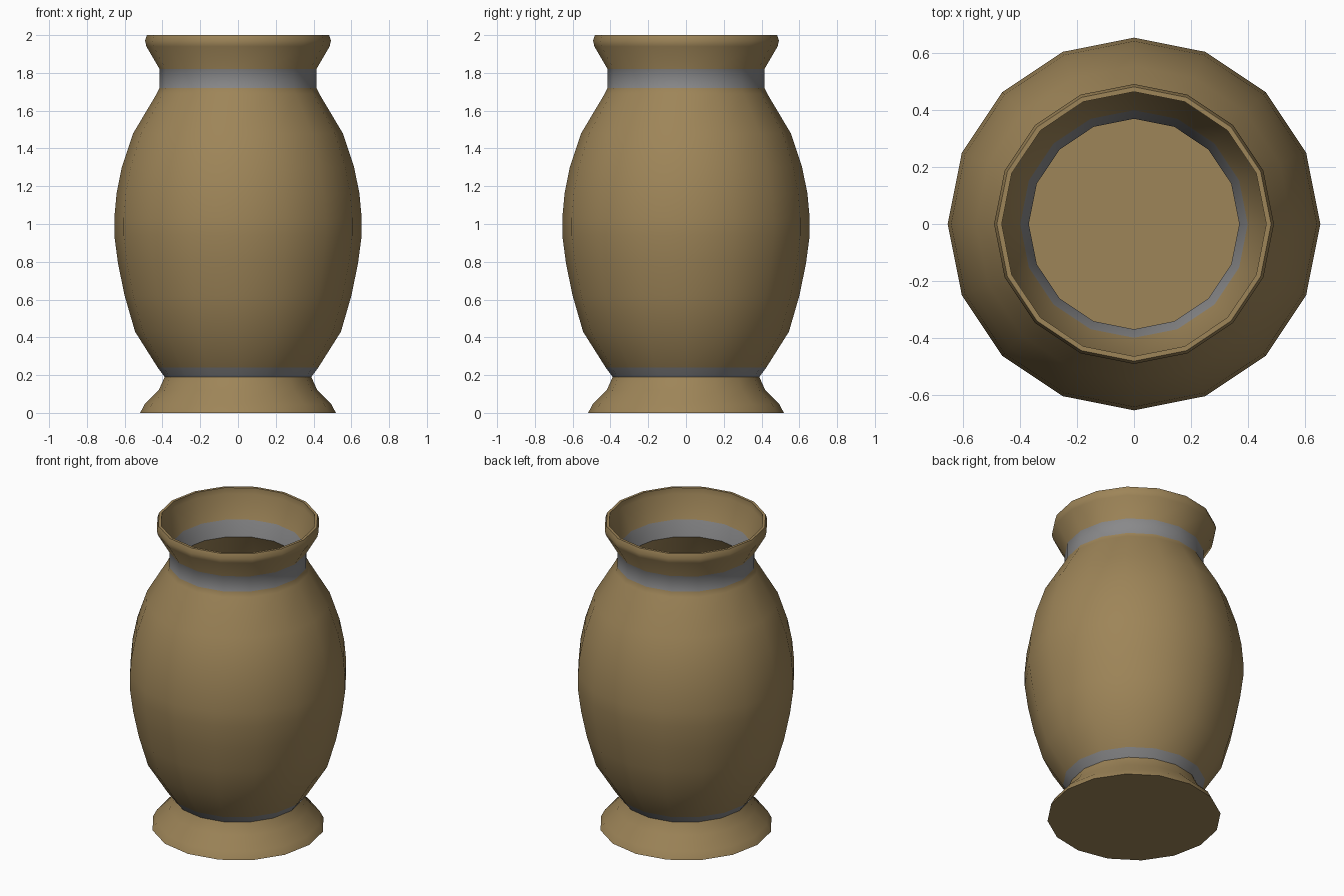
import bpy, bmesh, math

if "Cube" in bpy.data.objects:
    bpy.data.objects.remove(bpy.data.objects["Cube"])

SIDES = 16


def material(name, rgb):
    m = bpy.data.materials.new(name)
    m.diffuse_color = (*rgb, 1)
    m.use_nodes = True
    m.node_tree.nodes["Principled BSDF"].inputs["Base Color"].default_value = m.diffuse_color
    return m


clay = material("clay", (0.341, 0.234, 0.098))
glaze = material("grey_band", (0.25, 0.25, 0.255))


def lathe(name, profile, grey_steps=(), cap_first=False, cap_last=False):
    """Revolve (radius, z) points listed bottom to top along the outside."""
    bm = bmesh.new()
    rings = [[bm.verts.new((r * math.cos(2 * math.pi * i / SIDES),
                            r * math.sin(2 * math.pi * i / SIDES), z))
              for i in range(SIDES)] for r, z in profile]
    for k, (a, b) in enumerate(zip(rings, rings[1:])):
        for i in range(SIDES):
            j = (i + 1) % SIDES
            f = bm.faces.new((a[i], a[j], b[j], b[i]))
            f.material_index = int(k in grey_steps)
    if cap_first:
        bm.faces.new(rings[0][::-1])
    if cap_last:
        bm.faces.new(rings[-1])
    me = bpy.data.meshes.new(name)
    bm.to_mesh(me)
    bm.free()
    me.materials.append(clay)
    me.materials.append(glaze)
    ob = bpy.data.objects.new(name, me)
    bpy.context.collection.objects.link(ob)
    bpy.context.view_layer.objects.active = ob
    ob.select_set(True)
    bpy.ops.object.shade_smooth_by_angle(angle=math.radians(40))
    ob.select_set(False)


# Flared foot with closed underside
foot = [(0.518, 0), (0.495, 0.045), (0.42, 0.12), (0.388, 0.19)]
lathe("foot", foot, cap_first=True)

# Outer wall up to the lip, then down the inner wall to the floor
outer = [(0.388, 0.19), (0.425, 0.24), (0.545, 0.43), (0.60, 0.62),
         (0.635, 0.79), (0.655, 0.94), (0.655, 1.03), (0.643, 1.16),
         (0.615, 1.30), (0.555, 1.48), (0.43, 1.69), (0.415, 1.72),
         (0.415, 1.82), (0.485, 1.94), (0.492, 1.97), (0.482, 2.0)]
inner = [(0.465, 2.0), (0.465, 1.96), (0.40, 1.82), (0.37, 1.72),
         (0.52, 1.46), (0.585, 1.28), (0.625, 1.03), (0.625, 0.93),
         (0.57, 0.65), (0.515, 0.44), (0.39, 0.22)]
n = len(outer)
lathe("vase_body", outer + inner, grey_steps=(0, 11, n + 2), cap_last=True)
